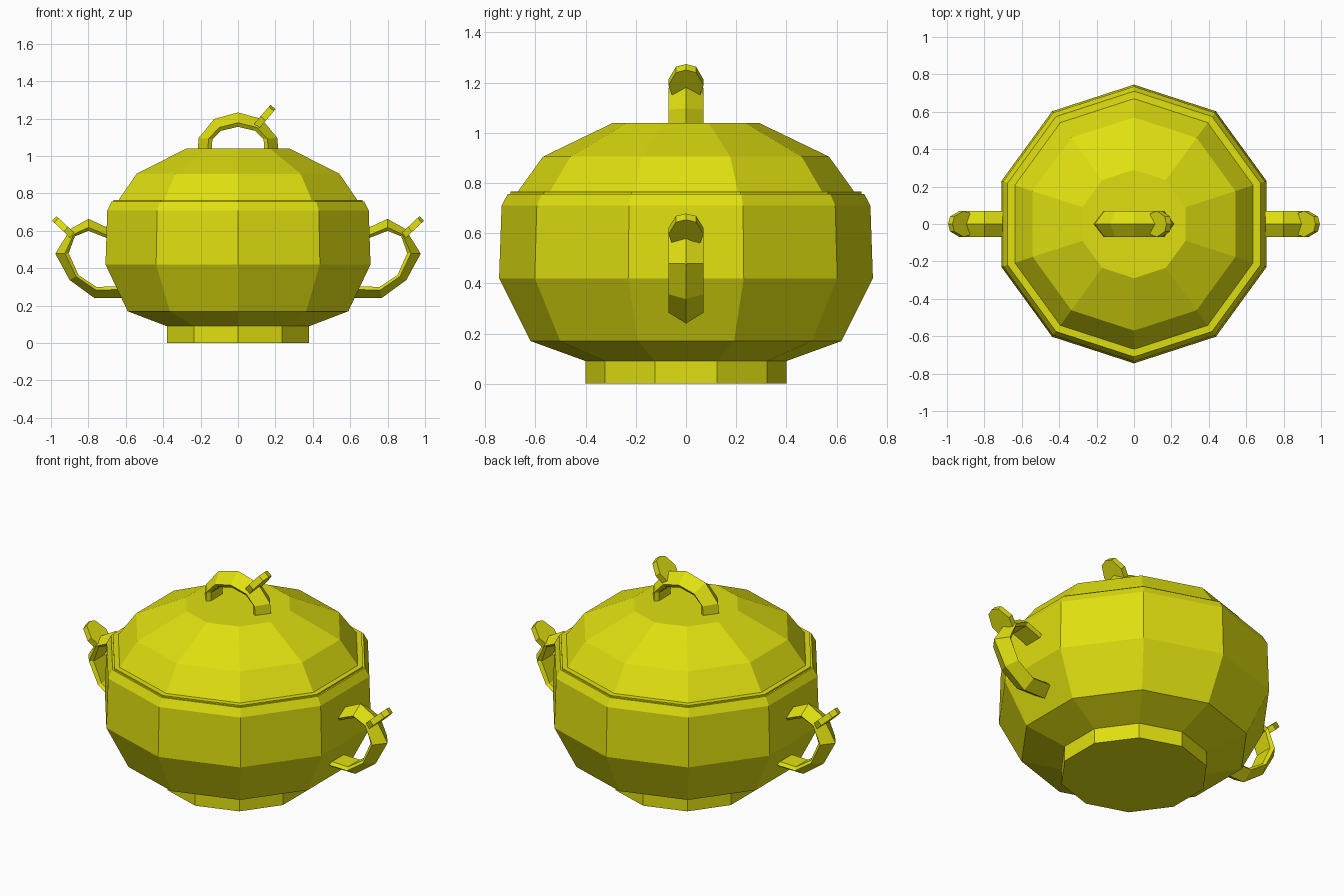
import bpy, bmesh, math
from mathutils import Vector

if "Cube" in bpy.data.objects:
    bpy.data.objects.remove(bpy.data.objects["Cube"])

mat = bpy.data.materials.new("yellow glaze")
mat.diffuse_color = (0.74, 0.74, 0.005, 1)
mat.use_nodes = True
mat.node_tree.nodes["Principled BSDF"].inputs["Base Color"].default_value = mat.diffuse_color
SIDES = 10


def finish(bm, name):
    bmesh.ops.recalc_face_normals(bm, faces=bm.faces)
    me = bpy.data.meshes.new(name)
    bm.to_mesh(me)
    bm.free()
    me.materials.append(mat)
    ob = bpy.data.objects.new(name, me)
    bpy.context.collection.objects.link(ob)
    return ob


def skin(name, rings):
    """Join equal closed rings of points into a capped flat-faced solid."""
    bm = bmesh.new()
    vs = [[bm.verts.new(p) for p in ring] for ring in rings]
    n = len(vs[0])
    for a, b in zip(vs, vs[1:]):
        for i in range(n):
            j = (i + 1) % n
            bm.faces.new((a[i], a[j], b[j], b[i]))
    bm.faces.new(vs[0])
    bm.faces.new(vs[-1])
    return finish(bm, name)


def turned(name, profile):
    """Ten-sided turned part, with a corner pointing to the front."""
    angles = [math.pi / 2 + i * math.tau / SIDES for i in range(SIDES)]
    skin(name, [[(r * math.cos(a), r * math.sin(a), z) for a in angles]
                for r, z in profile])


def band(name, ridge, inner, side=1):
    """Bent handle: ridged outside, flat inside."""
    rings = []
    for (ox, oz), (ix, iz) in zip(ridge, inner):
        o, m = Vector((ox * side, 0, oz)), Vector((ix * side, 0, iz))
        mid = o.lerp(m, 0.72)
        rings.append([o] + [mid + Vector((0, 0.07, 0)), m + Vector((0, 0.055, 0)),
                            m - Vector((0, 0.055, 0)), mid - Vector((0, 0.07, 0))])
    skin(name, rings)


def thumb_rest(name, base, tip, thick, side=1):
    """Small flat leaf, tapering to a narrow tip."""
    b, t = Vector((base[0], 0, base[1])), Vector((tip[0], 0, tip[1]))
    d = (t - b).normalized()
    nrm = Vector((-d.z, 0, d.x)) * thick / 2
    outline = [(0, -0.055), (0.4, -0.07), (0.9, -0.04), (1, 0),
               (0.9, 0.04), (0.4, 0.07), (0, 0.055)]
    rings = []
    for s in (1, -1):
        pts = [b.lerp(t, f) + nrm * s + Vector((0, w, 0)) for f, w in outline]
        rings.append([(p.x * side, p.y, p.z) for p in pts])
    skin(name, rings)


# Foot, bowl and lid
turned("foot", [(0.40, 0), (0.40, 0.09)])
turned("bowl", [(0.40, 0.09), (0.62, 0.17), (0.745, 0.42), (0.735, 0.71), (0.71, 0.757)])
turned("lid", [(0.70, 0.755), (0.70, 0.765), (0.67, 0.766), (0.57, 0.905), (0.29, 1.04)])

# Lid grip
half_r = [(0.215, 1.035), (0.21, 1.097), (0.127, 1.198)]
half_i = [(0.14, 1.035), (0.137, 1.09), (0.09, 1.135)]


def arch(half, top):
    return [(-x, z) for x, z in half] + [top] + half[::-1]


band("lid_grip", arch(half_r, (0, 1.233)), arch(half_i, (0, 1.156)))
thumb_rest("lid_thumb_rest", (0.10, 1.16), (0.187, 1.262), 0.036)

# Side handles
ridge = [(0.69, 0.613), (0.80, 0.664), (0.895, 0.61), (0.977, 0.478),
         (0.90, 0.337), (0.767, 0.24), (0.615, 0.242)]
inner = [(0.69, 0.557), (0.80, 0.60), (0.873, 0.57), (0.905, 0.48),
         (0.853, 0.364), (0.757, 0.30), (0.645, 0.303)]
for label, s in (("right", 1), ("left", -1)):
    band(label + "_handle", ridge, inner, s)
    thumb_rest(label + "_thumb_rest", (0.88, 0.57), (0.982, 0.666), 0.034, s)
